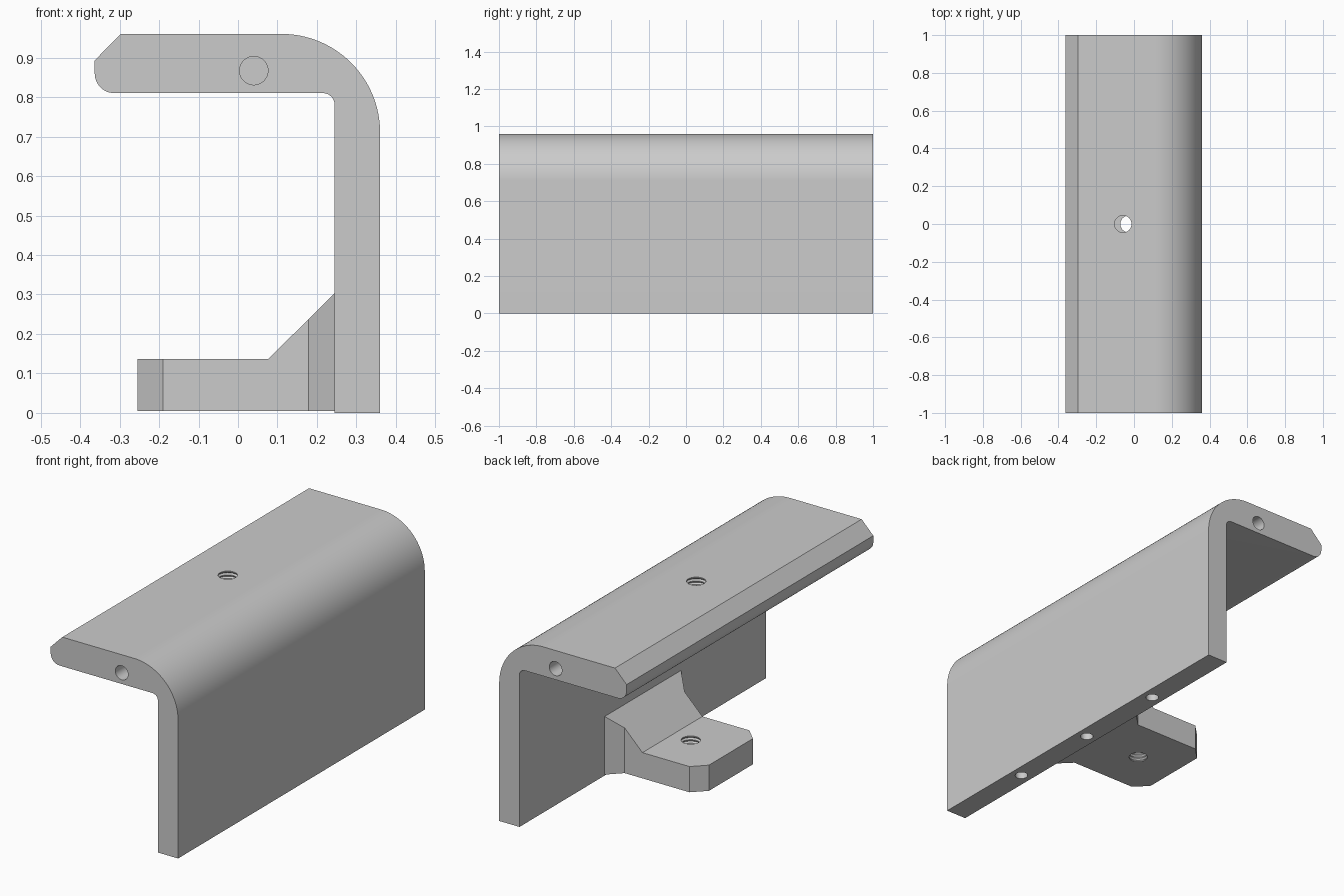
import bpy, bmesh, math
from mathutils import Matrix, Vector

old = bpy.data.objects.get("Cube")
if old:
    bpy.data.objects.remove(old)

grey = bpy.data.materials.new("plain grey")
grey.use_nodes = True
grey.diffuse_color = (0.6, 0.6, 0.6, 1)
grey.node_tree.nodes["Principled BSDF"].inputs["Base Color"].default_value = (0.6, 0.6, 0.6, 1)


def finish(name, bm):
    bmesh.ops.recalc_face_normals(bm, faces=bm.faces)
    mesh = bpy.data.meshes.new(name)
    bm.to_mesh(mesh)
    bm.free()
    mesh.materials.append(grey)
    ob = bpy.data.objects.new(name, mesh)
    bpy.context.collection.objects.link(ob)
    return ob


def extrude(name, points, offset):
    """Close a flat outline and push it along an offset."""
    bm = bmesh.new()
    face = bm.faces.new([bm.verts.new(p) for p in points])
    new = bmesh.ops.extrude_face_region(bm, geom=[face])["geom"]
    verts = [g for g in new if isinstance(g, bmesh.types.BMVert)]
    bmesh.ops.translate(bm, verts=verts, vec=offset)
    return finish(name, bm)


def arc(cx, cz, r, start, end, steps):
    angles = [math.radians(start + (end - start) * i / steps) for i in range(steps + 1)]
    return [(cx + r * math.cos(a), cz + r * math.sin(a)) for a in angles]


def lathe(name, profile, origin, axis=(0, 0, 1), sides=40):
    """Spin (radius, height) pairs round an axis into a closed solid."""
    bm = bmesh.new()
    rings = [[bm.verts.new((r * math.cos(math.tau * i / sides),
                            r * math.sin(math.tau * i / sides), h))
              for i in range(sides)] for r, h in profile]
    for low, high in zip(rings, rings[1:]):
        for i in range(sides):
            j = (i + 1) % sides
            bm.faces.new((low[i], low[j], high[j], high[i]))
    bm.faces.new(rings[0])
    bm.faces.new(rings[-1])
    turn = Vector((0, 0, 1)).rotation_difference(Vector(axis)).to_matrix().to_4x4()
    bm.transform(Matrix.Translation(origin) @ turn)
    return finish(name, bm)


def combine(ob, tool, operation):
    mod = ob.modifiers.new(operation.lower(), "BOOLEAN")
    mod.operation, mod.solver, mod.object = operation, "EXACT", tool
    bpy.context.view_layer.objects.active = ob
    bpy.ops.object.modifier_apply(modifier=mod.name)
    bpy.data.objects.remove(tool)


def drill(ob, origin, axis, radius, depth):
    profile = [(radius, -0.02), (radius, depth)]
    combine(ob, lathe("drill_cutter", profile, origin, axis), "DIFFERENCE")


def tap(ob, x, bottom, top, pitch=0.018, minor=0.045, major=0.052):
    """Cut a through hole with V-shaped thread grooves."""
    profile = [(minor, bottom - 0.02)]
    turns = int((top - bottom) / pitch)
    start = (bottom + top - turns * pitch) / 2
    for i in range(turns):
        z = start + i * pitch
        profile += [(minor, z + pitch * 0.1), (major, z + pitch * 0.5), (minor, z + pitch * 0.9)]
    profile.append((minor, top + 0.02))
    combine(ob, lathe("thread_cutter", profile, (x, 0, 0)), "DIFFERENCE")


# Hooked rail: upright wall, rounded shoulder and top flange with a bevelled lip
outline = [(0.36, 0)] + arc(0.11, 0.71, 0.25, 0, 90, 32)
outline += [(-0.297, 0.96), (-0.363, 0.893)]
outline += arc(-0.313, 0.86, 0.05, 180, 270, 12)
outline += arc(0.215, 0.78, 0.03, 90, 0, 10) + [(0.245, 0)]
rail = extrude("hooked_rail", [(x, -1, z) for x, z in outline], (0, 2, 0))

# Holes in both ends, in the foot of the wall and through the flange
for side in (-1, 1):
    drill(rail, (0.04, side, 0.867), (0, -side, 0), 0.036, 0.3)
for y in (-0.5, 0, 0.5):
    drill(rail, (0.303, y, 0), (0, 0, 1), 0.031, 0.3)
tap(rail, -0.058, 0.81, 0.96)

# Mounting tab: flared plan outline trimmed to a ramped side outline
half = [(0.26, 0.31), (0.245, 0.31), (0.178, 0.243), (-0.19, 0.243), (-0.255, 0.178)]
plan = half + [(x, -y) for x, y in reversed(half)]
tab = extrude("mounting_tab", [(x, y, 0.005) for x, y in plan], (0, 0, 0.4))
ramp = [(-0.3, -0.1), (-0.3, 0.137), (0.077, 0.137), (0.245, 0.303), (0.3, 0.303), (0.3, -0.1)]
trim = extrude("tab_trim", [(x, -0.5, z) for x, z in ramp], (0, 1, 0))
combine(tab, trim, "INTERSECT")
tap(tab, -0.027, 0.005, 0.137)

# Smooth the curves, keep the edges crisp
for ob in (rail, tab):
    bpy.ops.object.select_all(action="DESELECT")
    ob.select_set(True)
    bpy.context.view_layer.objects.active = ob
    bpy.ops.object.shade_smooth_by_angle(angle=math.radians(25))
